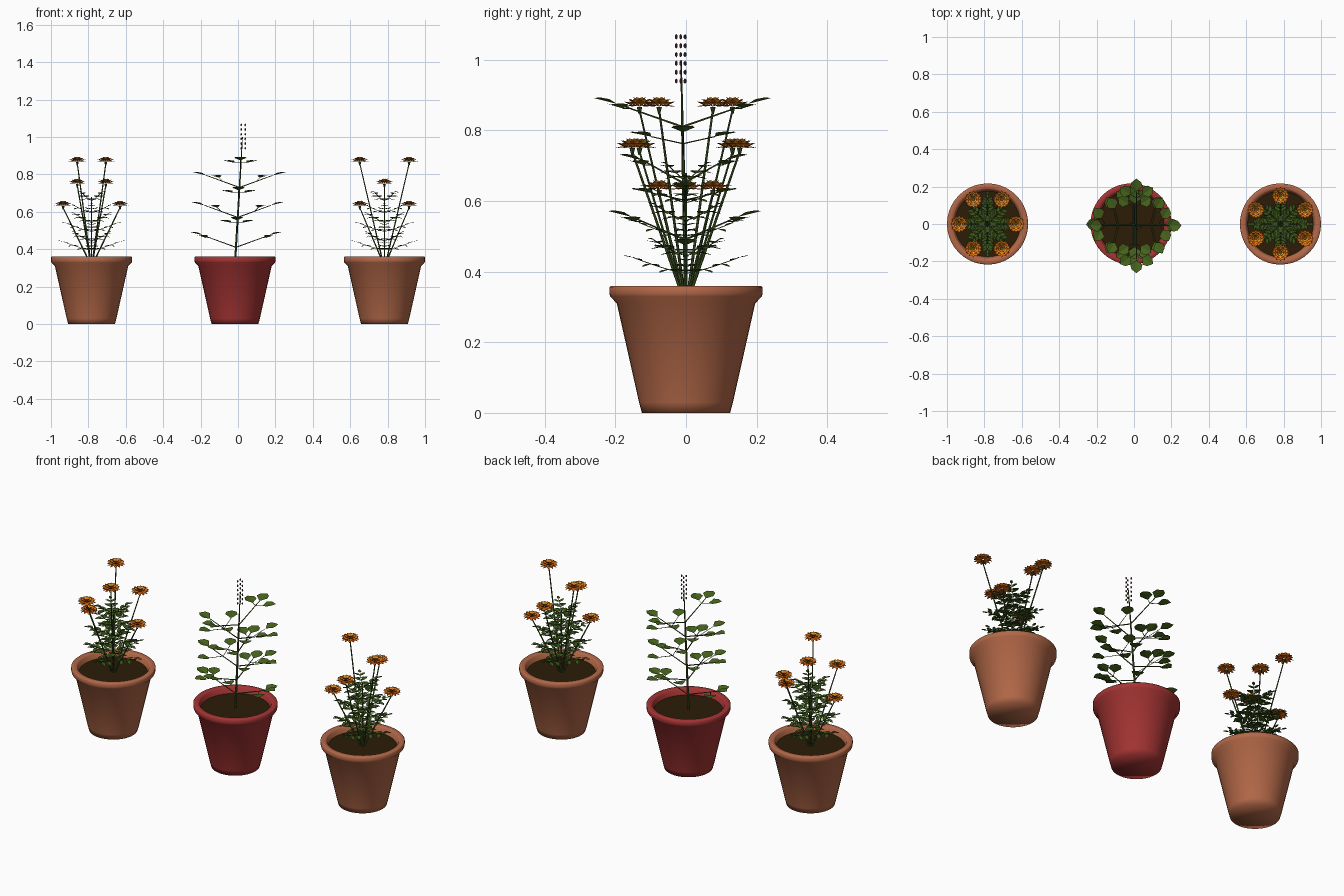
import bpy, bmesh, math
from mathutils import Vector, Matrix

cube = bpy.data.objects.get("Cube")
if cube:
    bpy.data.objects.remove(cube, do_unlink=True)

UP = Vector((0, 0, 1))


def material(name, r, g, b):
    m = bpy.data.materials.new(name)
    m.use_nodes = True
    m.diffuse_color = (r, g, b, 1)
    bsdf = m.node_tree.nodes["Principled BSDF"]
    bsdf.inputs["Base Color"].default_value = (r, g, b, 1)
    bsdf.inputs["Roughness"].default_value = 0.8
    return m


TERRACOTTA = material("terracotta", .45, .138, .064)
RED = material("red glaze", .37, .034, .033)
SOIL = material("dark soil", .025, .012, .002)
BROAD = material("broad leaf green", .062, .125, .011)
FERN = material("fine leaf green", .046, .095, .011)
STEM = material("stem green", .05, .09, .016)
RUST = material("rust petal", .45, .05, .004)
ORANGE = material("orange petal", .68, .17, .006)
YELLOW = material("yellow petal", .8, .38, .02)
BUD = material("dark bud", .08, .03, .035)


def finish(bm, name, mats, smooth=False):
    me = bpy.data.meshes.new(name)
    bm.to_mesh(me)
    bm.free()
    ob = bpy.data.objects.new(name, me)
    bpy.context.collection.objects.link(ob)
    for m in mats:
        me.materials.append(m)
    if smooth:
        bpy.ops.object.select_all(action='DESELECT')
        ob.select_set(True)
        bpy.context.view_layer.objects.active = ob
        bpy.ops.object.shade_smooth_by_angle(angle=math.radians(85))
    return ob


def polar(angle, radius=1.0, z=0.0):
    return Vector((radius * math.cos(angle), radius * math.sin(angle), z))


def tube(bm, a, b, r1, r2, sides=5, mat=0):
    """Tapered stalk from a to b."""
    d = b - a
    rot = d.to_track_quat('Z', 'Y').to_matrix().to_4x4()
    geo = bmesh.ops.create_cone(bm, cap_ends=True, segments=sides, radius1=r1, radius2=r2,
                                depth=d.length, matrix=Matrix.Translation((a + b) / 2) @ rot)
    for f in {f for v in geo["verts"] for f in v.link_faces}:
        f.material_index = mat


def blade(bm, base, d, length, width, mat=0, fold=.12):
    """Pointed leaf or petal folded along its middle."""
    d = d.normalized()
    left = UP.cross(d).normalized()
    up = d.cross(left)

    def point(t, s):
        return bm.verts.new(base + d * length * t + left * width * s + up * width * fold * abs(s) * 2)

    root, tip = point(0, 0), point(1, 0)
    r1, r2, l1, l2 = point(.35, -.5), point(.72, -.4), point(.35, .5), point(.72, .4)
    for ring in ((root, r1, r2, tip), (root, tip, l2, l1)):
        bm.faces.new(ring).material_index = mat


def pot(name, x, mat):
    profile = [(0, 0), (.125, 0), (.133, .03), (.196, .31), (.215, .33),
               (.217, .338), (.217, .356), (.213, .36), (.19, .36), (.184, .354), (.172, .315)]
    bm = bmesh.new()
    verts = [bm.verts.new((r, 0, z)) for r, z in profile]
    edges = [bm.edges.new(pair) for pair in zip(verts, verts[1:])]
    bmesh.ops.spin(bm, geom=verts + edges, axis=UP, cent=(0, 0, 0), angle=math.tau, steps=40)
    bmesh.ops.remove_doubles(bm, verts=bm.verts, dist=1e-4)
    bmesh.ops.recalc_face_normals(bm, faces=bm.faces)
    finish(bm, name, [mat], True).location.x = x
    bm = bmesh.new()
    bmesh.ops.create_circle(bm, cap_ends=True, segments=40, radius=.177)
    finish(bm, name + "_soil", [SOIL]).location = (x, 0, .328)


def frond(bm, base, angle, length, rise):
    """Feathery leaf: thin rib with paired leaflets."""
    out, side = polar(angle), polar(angle + math.pi / 2)

    def at(t):
        return base + out * length * t + UP * rise * t ** 1.3

    count = 6
    for i in range(count):
        t0, t1 = i / count, (i + 1) / count
        tube(bm, at(t0), at(t1), .0018, .0015, 3, 1)
        if i:
            size = .045 * math.sin(math.pi * (.25 + .55 * t0))
            for s in (-1, 1):
                blade(bm, at(t0), side * s + out * .7 + UP * (.25 if i % 2 else -.25), size, size * .48)
    blade(bm, at(1), out + UP * .2, .03, .016)


def flower_head(bm, c):
    """Ruffled bloom made of stacked rings of short petals."""
    tube(bm, c - UP * .03, c - UP * .01, .003, .008, 8, 3)
    # Each ring: petal count, start radius, length, upward tilt, height, colour pair
    rings = [(12, .004, .044, -.08, -.006, 1, 0), (14, .022, .026, .5, -.007, 1, 1),
             (12, .014, .024, .8, -.003, 0, 2), (8, .007, .02, 1.2, .002, 1, 2)]
    for k, (n, start, length, lift, dz, mat_a, mat_b) in enumerate(rings):
        for i in range(n):
            d = polar(math.tau * (i + .5 * (k % 2)) / n)
            blade(bm, c + UP * dz + d * start, d + UP * lift, length, .018,
                  mat_b if i % 2 else mat_a, .15)


def flowering_plant(name, x, turn):
    # Straight flower stalks, opposite stalks share a height
    stems, heads, leaves = bmesh.new(), bmesh.new(), bmesh.new()
    for i in range(6):
        a = turn + i * math.pi / 3
        top = polar(a, .152, (.642, .76, .877)[i % 3])
        tube(stems, polar(a, .008, .325), top - UP * .02, .0042, .003, 6)
        flower_head(heads, top)
    tube(stems, Vector((0, 0, .325)), Vector((0, 0, .68)), .004, .003, 6)
    # Feathery foliage in layered whorls
    whorls = [(.395, .15, .045), (.445, .13, .045), (.495, .135, .045), (.545, .125, .045),
              (.595, .105, .045), (.66, .075, .045)]
    for k, (z, length, rise) in enumerate(whorls):
        for i in range(4):
            frond(leaves, Vector((0, 0, z)), (i + .5 * (k % 2)) * math.pi / 2, length, rise)
    for bm, part, mats in ((stems, "stalks", [STEM]), (leaves, "foliage", [FERN, STEM]),
                           (heads, "blooms", [RUST, ORANGE, YELLOW, STEM])):
        finish(bm, f"{name}_{part}", mats).location.x = x


def broad_plant(name):
    # Slightly leaning main stem
    foot, top = Vector((-.016, 0, .325)), Vector((.024, -.014, 1.0))

    def axis(z):
        return foot.lerp(top, (z - foot.z) / (top.z - foot.z))

    stems, leaves, buds = bmesh.new(), bmesh.new(), bmesh.new()
    tube(stems, foot, axis(.7), .006, .005, 8)
    tube(stems, axis(.7), top, .005, .002, 8)
    # Crossed pairs of branches, each with a tip leaf and two side leaves
    for level, reach in enumerate((.178, .15, .178, .115, .178, .185)):
        z = .41 + .08 * level
        wide = level in (2, 4)
        for half_turn in (0, math.pi):
            a = half_turn + math.pi / 2 * (level % 2)
            base, out, side = axis(z), polar(a), polar(a + math.pi / 2)
            end = base + out * reach + UP * .065
            tube(stems, base, end, .0032, .002, 5)
            blade(leaves, end, out + UP * .25, .07, .066)
            p = base.lerp(end, .5 if wide else .8)
            for w in (-1, 1):
                q = p + side * w * (.09 if wide else .03) + out * .02 + UP * (.02 if wide else 0)
                tube(stems, p, q, .0018, .0015, 4)
                blade(leaves, q, side * w + out * .6 + UP * .2, .07, .064)
    # Spike of tiny closed buds, three to a row
    for row in range(6):
        for i in range(3):
            spot = Vector((.024, -.015, .94 + .025 * row)) + polar(i * math.tau / 3, .0145)
            bmesh.ops.create_icosphere(buds, subdivisions=1, radius=.0078,
                                       matrix=Matrix.Translation(spot) @ Matrix.Diagonal((.6, .6, 1, 1)))
    finish(stems, name + "_stems", [STEM])
    finish(leaves, name + "_leaves", [BROAD])
    finish(buds, name + "_buds", [BUD])


pot("right_pot", -.783, TERRACOTTA)
pot("middle_pot", -.016, RED)
pot("left_pot", .783, TERRACOTTA)
flowering_plant("right_flowers", -.783, 0)
flowering_plant("left_flowers", .783, math.pi / 6)
broad_plant("middle_plant")
